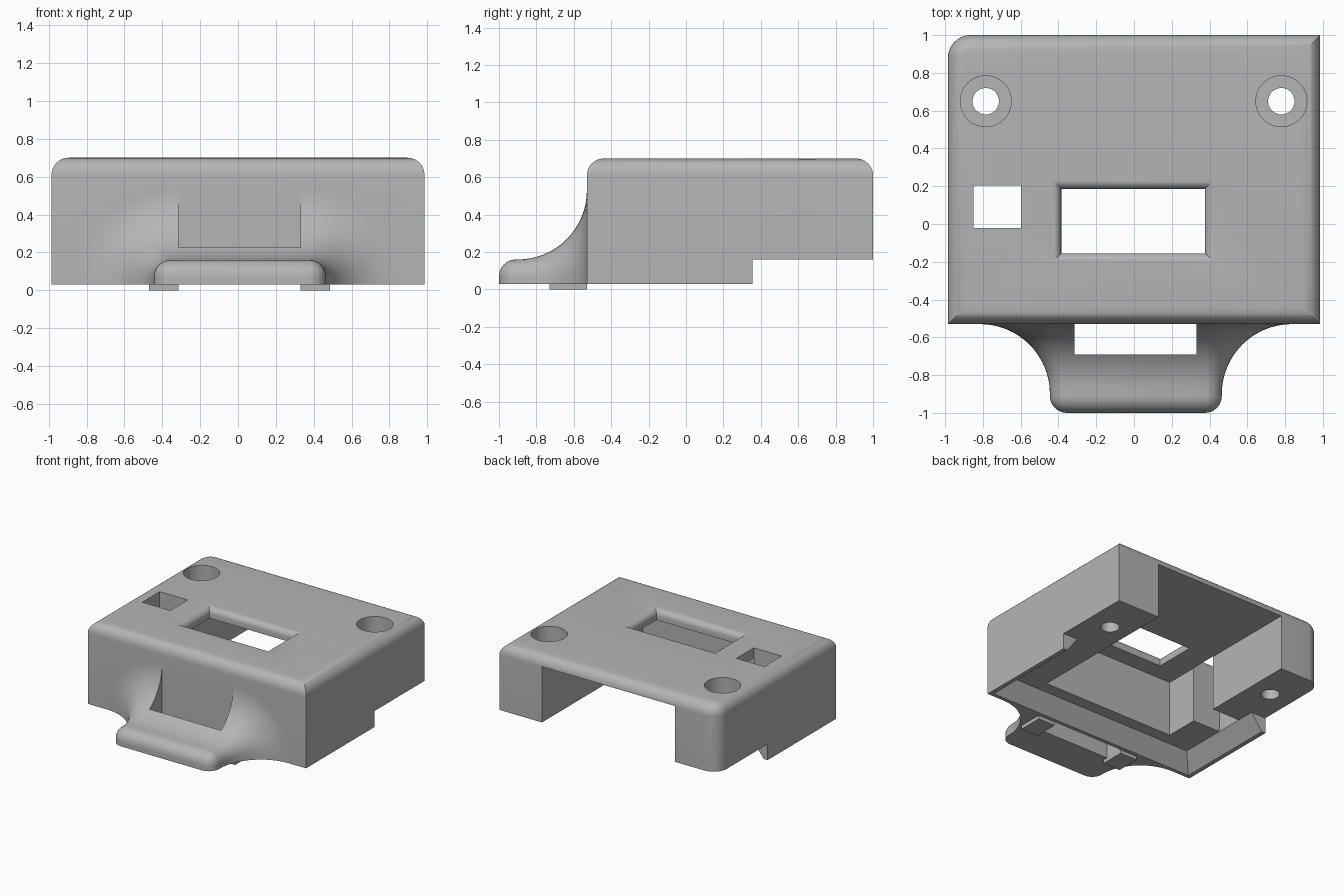
import bpy, bmesh, math
from mathutils import Vector

old = bpy.data.objects.get("Cube")
if old:
    bpy.data.objects.remove(old, do_unlink=True)

grey = bpy.data.materials.new("light_grey")
grey.use_nodes = True
colour = (0.46, 0.46, 0.46, 1)
grey.diffuse_color = colour
for node in grey.node_tree.nodes:
    if node.type == 'BSDF_PRINCIPLED':
        node.inputs["Base Color"].default_value = colour


def finish(name, bm):
    bmesh.ops.recalc_face_normals(bm, faces=bm.faces)
    mesh = bpy.data.meshes.new(name)
    bm.to_mesh(mesh)
    bm.free()
    mesh.materials.append(grey)
    ob = bpy.data.objects.new(name, mesh)
    bpy.context.collection.objects.link(ob)
    return ob


def loft(name, rings):
    """Skin a list of equal-length point rings and cap both ends."""
    bm = bmesh.new()
    loops = [[bm.verts.new(p) for p in ring] for ring in rings]
    n = len(loops[0])
    for a, b in zip(loops, loops[1:]):
        for i in range(n):
            j = (i + 1) % n
            bm.faces.new((a[i], a[j], b[j], b[i]))
    bm.faces.new(loops[0])
    bm.faces.new(loops[-1])
    return finish(name, bm)


def rect(x0, x1, y0, y1, z):
    return [(x0, y0, z), (x1, y0, z), (x1, y1, z), (x0, y1, z)]


def box(name, x0, x1, y0, y1, z0, z1):
    return loft(name, [rect(x0, x1, y0, y1, z0), rect(x0, x1, y0, y1, z1)])


def cylinder(name, x, y, r, z0, z1, n=40):
    circle = [(x + r * math.cos(i * math.tau / n), y + r * math.sin(i * math.tau / n))
              for i in range(n)]
    return loft(name, [[(px, py, z) for px, py in circle] for z in (z0, z1)])


def combine(target, tool, operation='DIFFERENCE'):
    mod = target.modifiers.new("join", 'BOOLEAN')
    mod.operation, mod.solver, mod.object = operation, 'EXACT', tool
    bpy.context.view_layer.objects.active = target
    bpy.ops.object.modifier_apply(modifier=mod.name)
    bpy.data.objects.remove(tool, do_unlink=True)


# Main shell: block with one rounded upright corner and rounded top rim
W, FRONT, BACK, BASE, TOP = 0.985, -0.53, 1.0, 0.03, 0.70
STEP, LEDGE = 0.355, 0.16
bm = bmesh.new()
low = [bm.verts.new(p) for p in rect(-W, W, FRONT, BACK, BASE)]
high = [bm.verts.new(p) for p in rect(-W, W, FRONT, BACK, TOP)]
bm.faces.new(low)
bm.faces.new(high)
for i in range(4):
    j = (i + 1) % 4
    bm.faces.new((low[i], low[j], high[j], high[i]))
bmesh.ops.recalc_face_normals(bm, faces=bm.faces)
corner = [e for e in bm.edges if all(v.co.x < 0 and v.co.y > 0 for v in e.verts)]
bmesh.ops.bevel(bm, geom=corner, offset=0.12, segments=10, profile=0.5, affect='EDGES')
rim = [e for e in bm.edges if all(v.co.z > TOP - 0.001 for v in e.verts)]
bmesh.ops.bevel(bm, geom=rim, offset=0.09, segments=8, profile=0.5, affect='EDGES')
shell = finish("housing_shell", bm)

# Rear step, underside recess and main cavity open to the back
combine(shell, box("step_cutter", -2, 2, STEP, 2, -1, LEDGE))
combine(shell, loft("recess_cutter", [
    rect(-0.95, 0.95, -0.50, 0.5, -0.05),
    rect(-0.95, 0.95, -0.50, 0.5, BASE),
    rect(-0.85, 0.85, -0.40, 0.5, LEDGE)]))
combine(shell, box("cavity_cutter", -0.6, 0.6, -0.3, 2, -1, 0.615))

# Small square opening beside the cavity
combine(shell, box("port_cutter", -0.85, -0.598, -0.02, 0.205, -1, 1))

# Display window with a rounded, flared rim
R = 0.05
window = [(0, 0.5)]
for i in range(7):
    a = i * math.pi / 12
    window.append((R * (1 - math.cos(a)), TOP - R + R * math.sin(a)))
window.append((R, TOP + 0.1))
combine(shell, loft("window_cutter", [
    rect(-0.385 - d, 0.375 + d, -0.155 - d, 0.185 + d, z) for d, z in window]))

# Counterbored screw holes in the two rear posts
for x in (-0.785, 0.78):
    combine(shell, cylinder("head_cutter", x, 0.65, 0.135, 0.27, 1))
    combine(shell, cylinder("screw_cutter", x, 0.65, 0.07, -1, 0.5))


# Front tab: rounded nose that flares into the front wall
def tab_ring(y, d):
    w, top, r = 0.455 + d, LEDGE + d, max(0.09 + d, 0.004)
    points = [(0.01 - w, y, BASE), (0.01 + w, y, BASE)]
    for side, start in ((1, 0), (-1, math.pi / 2)):
        for i in range(9):
            a = start + i * math.pi / 16
            points.append((0.01 + side * (w - r) + r * math.cos(a), y,
                           top - r + r * math.sin(a)))
    return points


NOSE, FLARE = 0.09, 0.37
rings = []
for i in range(9):
    a = i * math.pi / 16
    rings.append(tab_ring(-1 + NOSE * (1 - math.cos(a)), -NOSE * (1 - math.sin(a))))
for i in range(1, 17):
    a = i * math.pi / 32
    rings.append(tab_ring(FRONT - FLARE * (1 - math.sin(a)), FLARE * (1 - math.cos(a))))
rings.append(tab_ring(FRONT + 0.015, FLARE))
tab = loft("front_tab", rings)
combine(tab, box("slot_cutter", -0.315, 0.33, -0.69, FRONT, -1, 1))
combine(shell, tab, 'UNION')

# Two small feet under the tab
feet = [box(name, x0, x1, -0.73, FRONT, 0, BASE + 0.01)
        for name, x0, x1 in (("right_foot", -0.47, -0.315), ("left_foot", 0.33, 0.485))]

# Smooth the rounded surfaces, keep hard edges
bpy.ops.object.select_all(action='DESELECT')
shell.select_set(True)
bpy.context.view_layer.objects.active = shell
bpy.ops.object.shade_smooth_by_angle(angle=math.radians(30))
